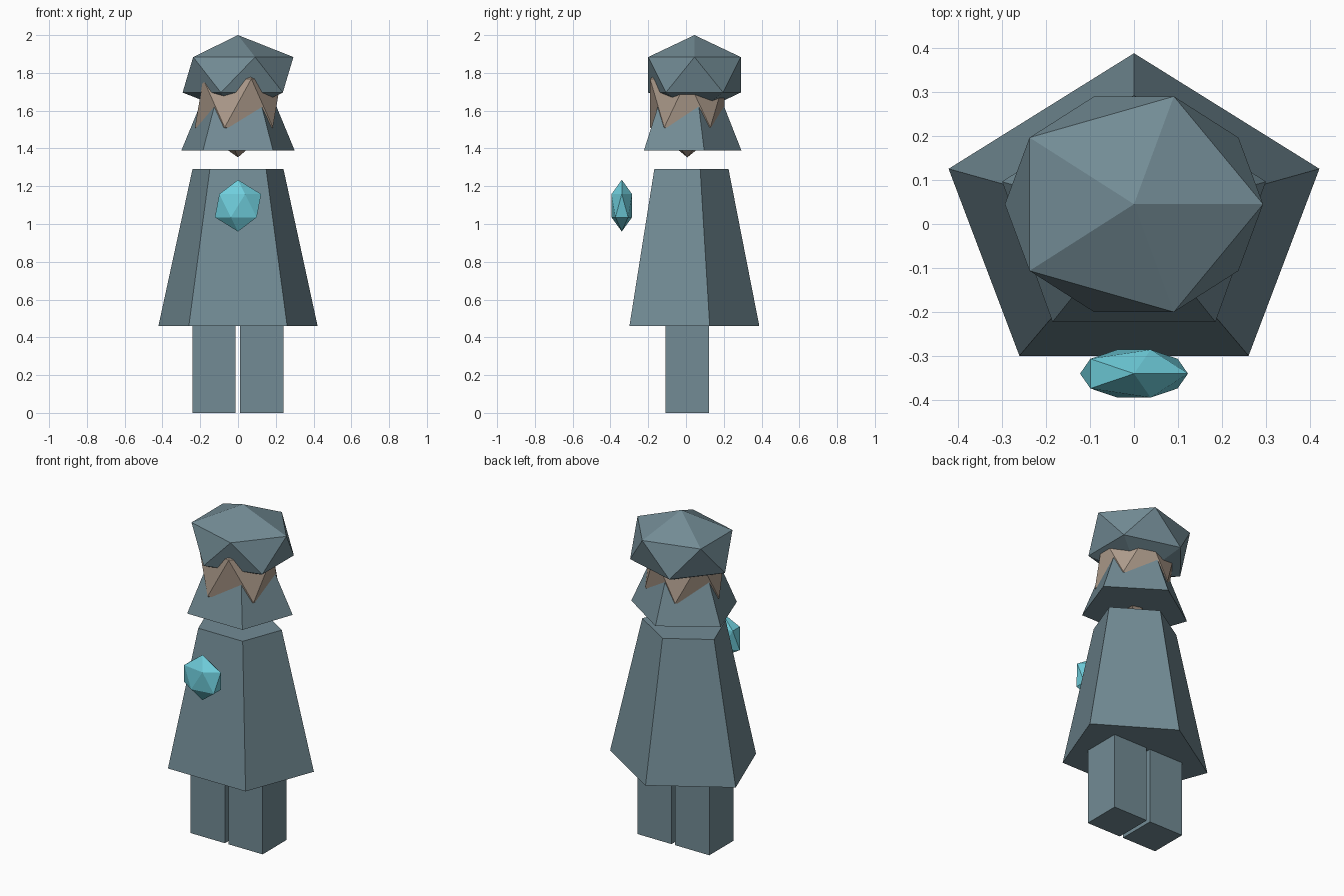
import bpy

if "Cube" in bpy.data.objects:
    bpy.data.objects.remove(bpy.data.objects["Cube"])


def material(name, rgb):
    mat = bpy.data.materials.new(name)
    mat.diffuse_color = (*rgb, 1)
    mat.use_nodes = True
    mat.node_tree.nodes["Principled BSDF"].inputs["Base Color"].default_value = mat.diffuse_color
    return mat


cloth = material("slate_cloth", (0.17, 0.26, 0.30))
skin = material("warm_skin", (0.42, 0.33, 0.26))
crystal = material("cyan_crystal", (0.16, 0.62, 0.72))


def finish(name, mat, scale=(1, 1, 1)):
    obj = bpy.context.object
    obj.name = name
    obj.scale = scale
    obj.data.materials.append(mat)
    bpy.ops.object.transform_apply(location=False, rotation=False, scale=True)
    return obj


def pentagon_taper(name, rx, ry, y, z0, z1, taper=0.572):
    """Five-sided tapered cloth piece with its point at the back."""
    bpy.ops.mesh.primitive_cone_add(vertices=5, radius1=1, radius2=taper,
                                    depth=z1 - z0, location=(0, y, (z0 + z1) / 2))
    return finish(name, cloth, (rx, ry, 1))


def faceted_ball(name, centre, radii, mat):
    """Icosahedron stretched to three radii."""
    bpy.ops.mesh.primitive_ico_sphere_add(subdivisions=1, radius=1, location=centre)
    return finish(name, mat, radii)


# Legs
for side, x in (("left", -0.127), ("right", 0.126)):
    bpy.ops.mesh.primitive_cube_add(size=1, location=(x, 0.007, 0.235))
    finish(side + "_leg", cloth, (0.23, 0.23, 0.47))

# Coat and hood
pentagon_taper("coat", 0.443, 0.38, 0.008, 0.46, 1.29)
pentagon_taper("hood", 0.315, 0.285, 0.008, 1.39, 1.70)

# Head, poking through the hood
faceted_ball("head", (0, 0.007, 1.64), (0.255, 0.232, 0.287), skin)

# Cap
faceted_ball("cap", (0, 0.045, 1.79), (0.328, 0.288, 0.21), cloth)

# Floating gem in front of the chest
faceted_ball("gem", (0, -0.34, 1.097), (0.137, 0.064, 0.137), crystal)
